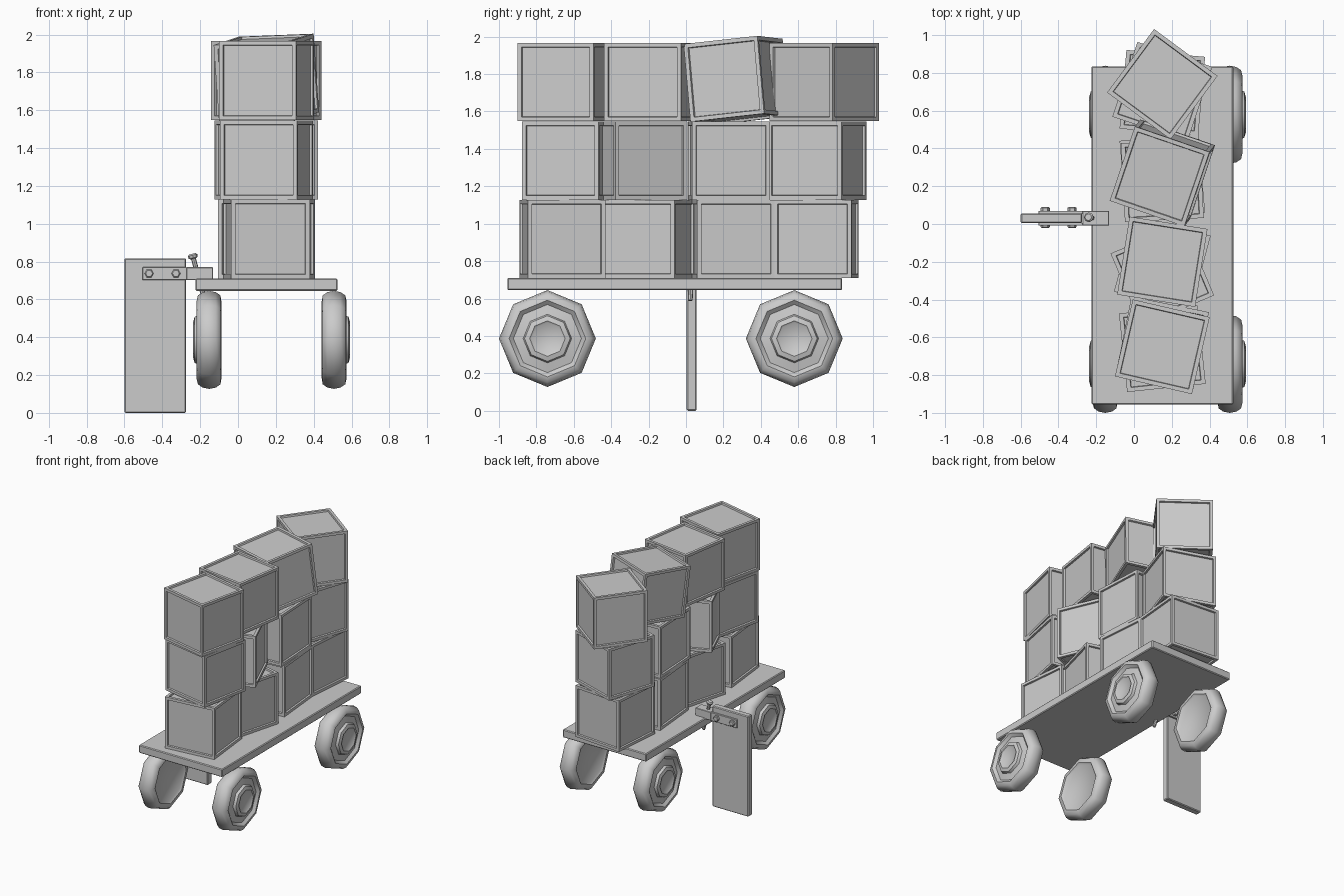
import bpy, bmesh, math
from mathutils import Matrix, Euler, Vector

if "Cube" in bpy.data.objects:
    bpy.data.objects.remove(bpy.data.objects["Cube"])


def finish(name, bm, smooth=None):
    bmesh.ops.recalc_face_normals(bm, faces=bm.faces)
    me = bpy.data.meshes.new(name)
    bm.to_mesh(me)
    bm.free()
    ob = bpy.data.objects.new(name, me)
    bpy.context.collection.objects.link(ob)
    if smooth:
        bpy.ops.object.select_all(action='DESELECT')
        ob.select_set(True)
        bpy.context.view_layer.objects.active = ob
        bpy.ops.object.shade_smooth_by_angle(angle=math.radians(smooth))
    return ob


def box(name, lo, hi, bevel=0.006):
    lo, hi = Vector(lo), Vector(hi)
    bm = bmesh.new()
    bmesh.ops.create_cube(bm, size=1)
    bmesh.ops.scale(bm, vec=hi - lo, verts=bm.verts)
    bmesh.ops.translate(bm, vec=(lo + hi) / 2, verts=bm.verts)
    bmesh.ops.bevel(bm, geom=bm.edges[:], offset=bevel, segments=1, affect='EDGES')
    return finish(name, bm)


def lathe(name, profile, sides, matrix, smooth=None):
    """Revolve (radius, height) points about local z; ends are capped."""
    bm = bmesh.new()
    rings = []
    for r, h in profile:
        rings.append([bm.verts.new((r * math.cos(a), r * math.sin(a), h))
                      for a in (math.tau * i / sides for i in range(sides))])
    for a, b in zip(rings, rings[1:]):
        for i in range(sides):
            j = (i + 1) % sides
            bm.faces.new((a[i], a[j], b[j], b[i]))
    bm.faces.new(rings[0])
    bm.faces.new(rings[-1])
    bmesh.ops.transform(bm, matrix=matrix, verts=bm.verts)
    return finish(name, bm, smooth)


def crate(name, x, y, z, turn, tilt=(0, 0)):
    bm = bmesh.new()
    bmesh.ops.create_cube(bm, size=0.418)
    # raised frame around a recessed panel on every side
    panels = bm.faces[:]
    bmesh.ops.inset_individual(bm, faces=panels, thickness=0.031)
    bmesh.ops.inset_individual(bm, faces=panels, thickness=0.004, depth=-0.013)
    rot = (Euler((math.radians(tilt[0]), math.radians(tilt[1]), 0)).to_matrix()
           @ Matrix.Rotation(math.radians(turn), 3, 'Z')).to_4x4()
    bmesh.ops.transform(bm, matrix=Matrix.Translation((x, y, z)) @ rot, verts=bm.verts)
    return finish(name, bm)


# Cart deck
box("deck", (-0.225, -0.955, 0.645), (0.526, 0.835, 0.71))

# Wheels: flat inner side, stepped hub on the outer side
wheel = [(0.185, 0.012), (0.2, 0.0), (0.235, 0.006), (0.252, 0.03), (0.259, 0.065),
         (0.252, 0.1), (0.235, 0.125), (0.205, 0.132), (0.182, 0.112), (0.13, 0.122),
         (0.122, 0.142), (0.095, 0.15), (0.085, 0.142)]
for side, x0 in (("right", 0.442), ("left", -0.087)):
    s = 1 if side == "right" else -1
    for end, y in (("front", -0.741), ("back", 0.579)):
        m = Matrix.Translation((x0, y, 0.386)) @ Matrix.Rotation(s * math.pi / 2, 4, 'Y')
        lathe(f"wheel_{end}_{side}", wheel, 8, m, smooth=50)

# Stacked crates: (y, turn) from front to back in each layer
layers = [
    (0.919, [(-0.66, 6), (-0.21, -15), (0.25, 5), (0.695, -5)]),
    (1.337, [(-0.63, -11.5), (-0.267, 23), (0.23, 3), (0.70, -18.5)]),
    (1.757, [(-0.65, -13), (-0.2, -9), (0.27, -19), (0.74, -36.5)]),
]
for li, (z, row) in enumerate(layers):
    for ci, (y, turn) in enumerate(row):
        leaning = li == 2 and ci == 2
        crate(f"crate_{li + 1}_{ci + 1}", 0.15, y, z + (0.01 if leaning else 0), turn,
              (5, -4) if leaning else (0, 0))

# Brake board held between two bracket plates
box("brake_board", (-0.6, 0.004, 0), (-0.275, 0.056, 0.817))
box("bracket_plate_front", (-0.505, -0.009, 0.702), (-0.27, 0.006, 0.77), 0.002)
box("bracket_plate_back", (-0.505, 0.054, 0.702), (-0.27, 0.07, 0.77), 0.002)
box("bracket_block", (-0.272, -0.009, 0.702), (-0.132, 0.07, 0.77), 0.003)

# Bolts through the plates
for i, x in enumerate((-0.47, -0.328)):
    m = Matrix.Translation((x, 0.033, 0.737)) @ Matrix.Rotation(math.pi / 2, 4, 'X')
    lathe(f"bolt_{i + 1}", [(0.018, -0.057), (0.024, -0.052), (0.024, 0.048), (0.018, 0.055)], 6, m)

# Slanted pin through the bracket and under the deck
pin = Matrix.Translation((-0.242, 0.036, 0.84)) @ Euler((math.radians(-3), math.radians(-15), 0)).to_matrix().to_4x4()
lathe("pin", [(0.011, -0.26), (0.013, -0.25), (0.013, -0.026), (0.024, -0.022),
              (0.026, -0.008), (0.018, 0.0)], 8, pin)
